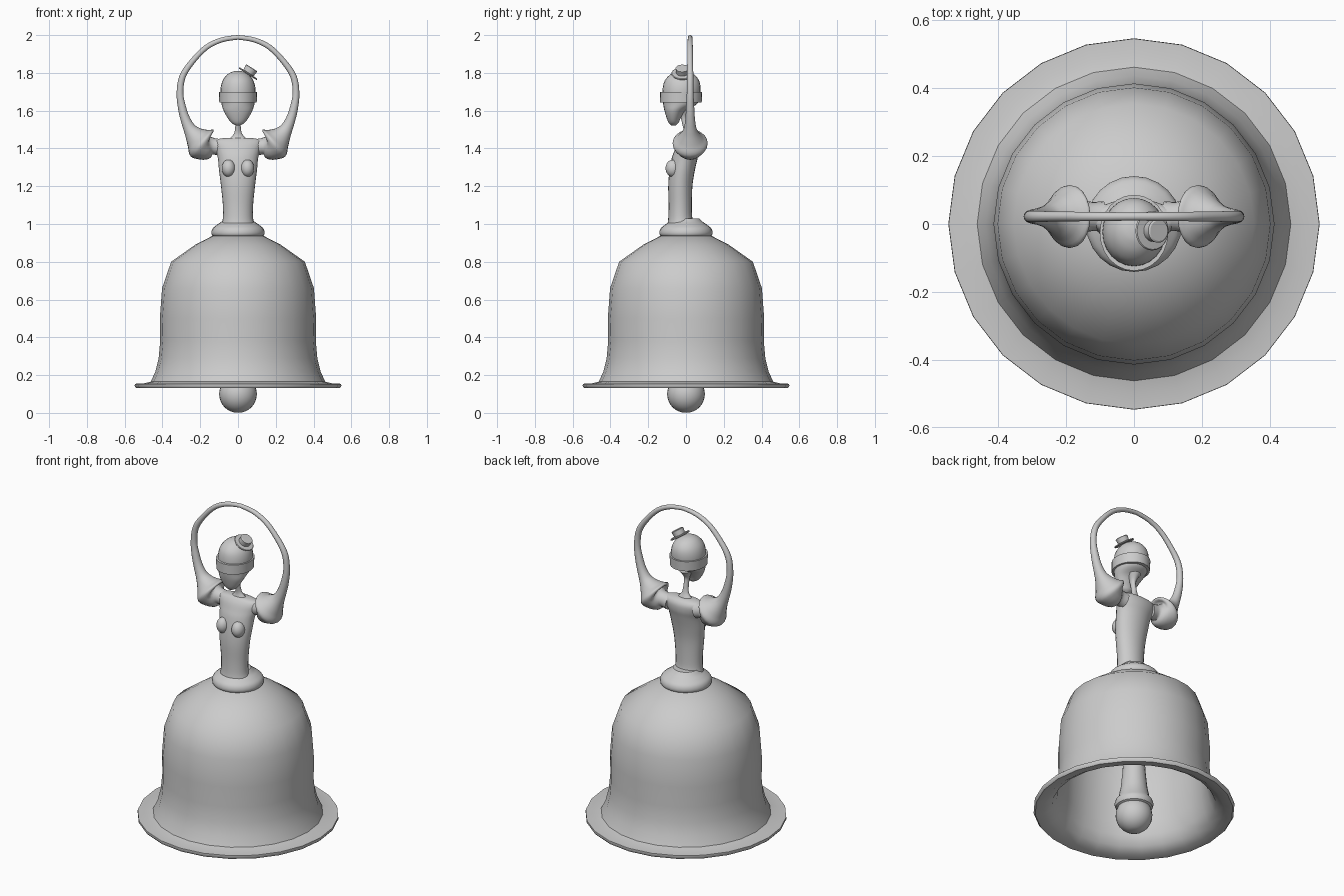
import bpy, bmesh, math
from mathutils import Vector

if "Cube" in bpy.data.objects:
    bpy.data.objects.remove(bpy.data.objects["Cube"], do_unlink=True)

GREY = (0.6, 0.6, 0.6, 1)
metal = bpy.data.materials.new("plain grey")
metal.use_nodes = True
metal.diffuse_color = GREY
metal.node_tree.nodes["Principled BSDF"].inputs["Base Color"].default_value = GREY


def smooth_path(pts, n=4):
    """Catmull-Rom refinement of a list of tuples."""
    out = []
    for i in range(len(pts) - 1):
        a, b, c, d = (Vector(pts[max(0, min(len(pts) - 1, i + k))]) for k in (-1, 0, 1, 2))
        for s in range(n):
            t = s / n
            out.append(0.5 * (2 * b + (c - a) * t + (2 * a - 5 * b + 4 * c - d) * t * t
                              + (3 * b - a - 3 * c + d) * t ** 3))
    return out + [Vector(pts[-1])]


def loft(name, rings, sides=24, caps=(True, True), angle=40):
    """Skin rings given as (centre, half axis u, half axis v)."""
    bm = bmesh.new()
    loops = []
    for c, u, v in rings:
        turn = [2 * math.pi * i / sides for i in range(sides)]
        loops.append([bm.verts.new(c + u * math.cos(a) + v * math.sin(a)) for a in turn])
    for a, b in zip(loops, loops[1:]):
        for i in range(sides):
            j = (i + 1) % sides
            bm.faces.new((a[i], a[j], b[j], b[i]))
    if caps[0]:
        bm.faces.new(loops[0])
    if caps[1]:
        bm.faces.new(loops[-1])
    bmesh.ops.recalc_face_normals(bm, faces=bm.faces)
    mesh = bpy.data.meshes.new(name)
    bm.to_mesh(mesh)
    bm.free()
    mesh.materials.append(metal)
    for p in mesh.polygons:
        p.use_smooth = True
    mesh.set_sharp_from_angle(angle=math.radians(angle))
    obj = bpy.data.objects.new(name, mesh)
    bpy.context.collection.objects.link(obj)
    return obj


def lathe(name, profile, **kw):
    """Profile of (radius, z) turned about the vertical axis."""
    return loft(name, [(Vector((0, 0, z)), Vector((r, 0, 0)), Vector((0, r, 0)))
                       for r, z in profile], **kw)


def body(name, sections, **kw):
    """Sections of (z, half width, front y, back y)."""
    return loft(name, [(Vector((0, (f + b) / 2, z)), Vector((w, 0, 0)),
                        Vector((0, (b - f) / 2, 0))) for z, w, f, b in sections], **kw)


def ellipsoid(name, centre, size):
    rings = []
    for i in range(1, 16):
        a = math.pi * i / 16
        s = math.sin(a)
        rings.append((Vector(centre) - Vector((0, 0, size[2] * math.cos(a))),
                      Vector((size[0] * s, 0, 0)), Vector((0, size[1] * s, 0))))
    return loft(name, rings)


# Hollow bell skirt with a thin flared rim
lathe("bell_skirt", [
    (.01, .945), (.13, .94), (.227, .89), (.354, .80), (.402, .66), (.414, .5),
    (.412, .38), (.42, .29), (.437, .22), (.462, .165), (.50, .156), (.546, .154),
    (.547, .142), (.538, .131), (.49, .136), (.445, .165), (.42, .22), (.402, .3),
    (.395, .5), (.385, .65), (.338, .79), (.215, .87), (.01, .915)], angle=50)

# Clapper
ellipsoid("clapper_ball", (0, 0, .1), (.1, .1, .1))
lathe("clapper_stem", [(.06, .13), (.1, .15), (.106, .17), (.1, .19), (.085, .21),
                       (.073, .27), (.062, .38), (.055, .6), (.05, .92)])

# Waist collar and torso
lathe("waist_collar", smooth_path([
    (.12, .93), (.137, .94), (.141, .957), (.133, .978), (.11, .997),
    (.088, 1.012), (.07, 1.03)]))
body("torso", smooth_path([
    (.99, .09, -.1, .05), (1.03, .08, -.094, .034), (1.1, .08, -.092, .031),
    (1.2, .09, -.094, .034), (1.28, .1, -.088, .046), (1.35, .107, -.075, .062),
    (1.39, .118, -.06, .072), (1.425, .128, -.045, .072), (1.446, .118, -.03, .06),
    (1.456, .07, -.018, .042)]))

# Neck
body("neck", smooth_path([
    (1.44, .06, -.02, .04), (1.46, .036, -.012, .03), (1.485, .019, -.01, .02),
    (1.53, .014, -.02, .012), (1.57, .016, -.03, .01), (1.61, .035, -.05, .04)]))

# Chest
for side, s in (("left", 1), ("right", -1)):
    ellipsoid(side + "_breast", (s * .05, -.068, 1.295), (.036, .04, .046))

# Head with band around it
body("head", smooth_path([
    (1.522, .012, -.078, -.055), (1.535, .034, -.091, -.04), (1.56, .054, -.102, -.028),
    (1.6, .076, -.114, .0), (1.635, .087, -.121, .058), (1.67, .092, -.124, .072),
    (1.72, .092, -.123, .077), (1.76, .081, -.112, .069), (1.79, .058, -.085, .045),
    (1.806, .03, -.052, .012), (1.81, .004, -.025, -.015)]))
body("head_band", [(1.642, .088, -.122, .07), (1.642, .099, -.137, .083),
                   (1.7, .101, -.138, .086), (1.7, .088, -.122, .073)])

# Small tilted hat
axis = Vector((.545, 0, .84)).normalized()
side_axis = Vector((.84, 0, -.545)).normalized()
hat_base = Vector((.053, -.02, 1.796))
loft("small_hat", [(hat_base + axis * h, side_axis * r, Vector((0, r, 0))) for r, h in
                   ((.055, -.004), (.058, 0), (.055, .004), (.032, .005),
                    (.035, .034), (.03, .037))], angle=30)

# Puffed sleeve and raised arm, mirrored into a closed hoop
path = smooth_path([
    (.09, 1.405, .045), (.135, 1.412, .045), (.163, 1.411, .074), (.19, 1.428, .093),
    (.213, 1.45, .07), (.235, 1.475, .049), (.256, 1.505, .034), (.277, 1.55, .026),
    (.295, 1.61, .022), (.307, 1.69, .018), (.294, 1.78, .017), (.242, 1.86, .015),
    (.168, 1.935, .014), (.085, 1.975, .013), (0, 1.988, .012)])
rings = []
for i, (x, z, r) in enumerate(path):
    a, b = path[max(i - 1, 0)], path[min(i + 1, len(path) - 1)]
    t = Vector((b[0] - a[0], 0, b[1] - a[1])).normalized()
    if i == len(path) - 1:
        t = Vector((-1, 0, 0))
    rings.append((Vector((x, .022, z)), Vector((-t.z, 0, t.x)) * r, Vector((0, r, 0))))
arms = loft("arms", rings, sides=20, caps=(True, False), angle=60)
mirror = arms.modifiers.new("mirror", 'MIRROR')
mirror.use_axis[0] = True
